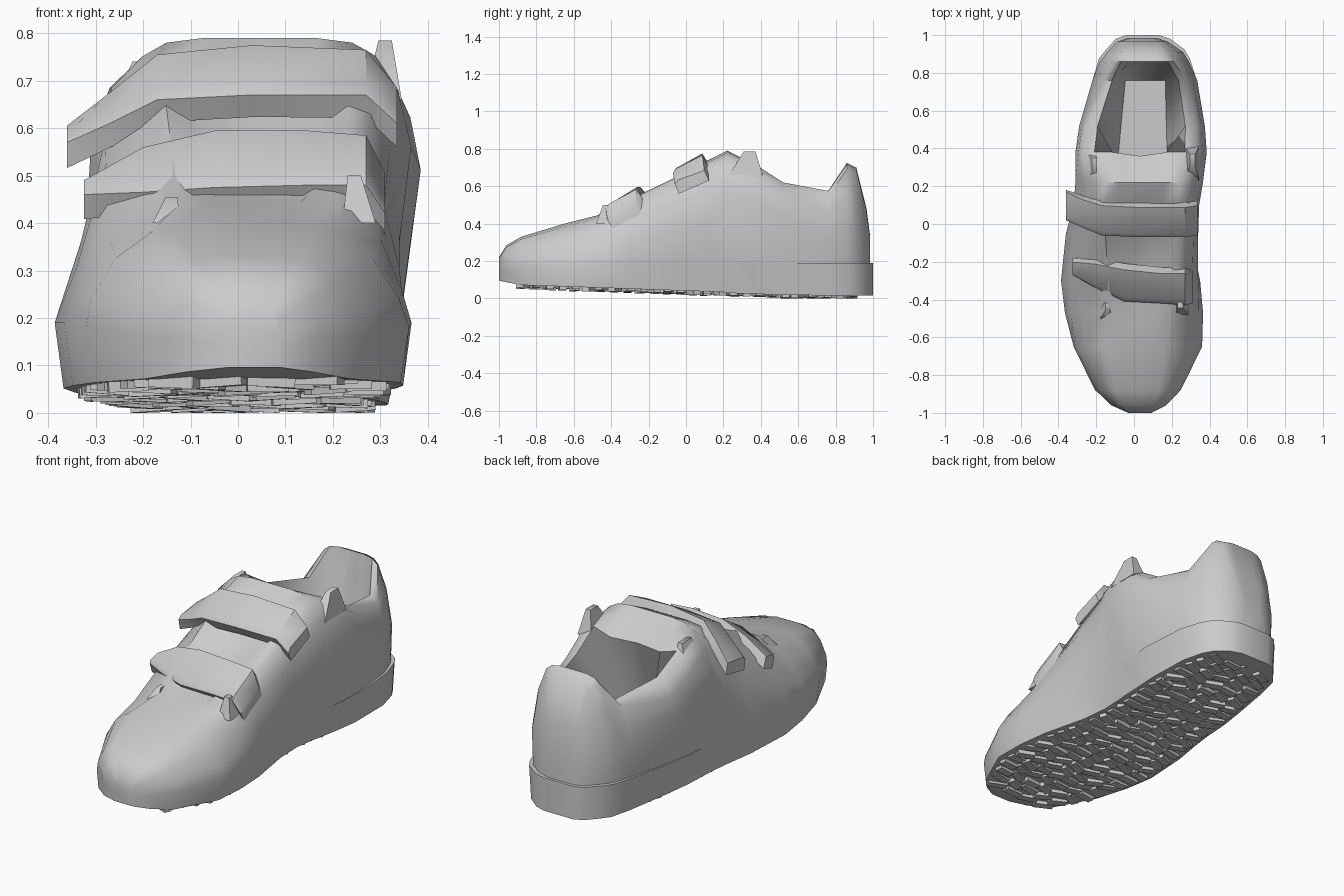
import bpy, bmesh, math, random
from mathutils import Matrix, Vector

if "Cube" in bpy.data.objects:
    bpy.data.objects.remove(bpy.data.objects["Cube"])
random.seed(4)

grey = bpy.data.materials.new("plain grey")
grey.diffuse_color = (0.6, 0.6, 0.6, 1)
grey.use_nodes = True
grey.node_tree.nodes["Principled BSDF"].inputs["Base Color"].default_value = grey.diffuse_color


def finish(name, bm, angle=50):
    bmesh.ops.recalc_face_normals(bm, faces=bm.faces)
    me = bpy.data.meshes.new(name)
    bm.to_mesh(me)
    bm.free()
    ob = bpy.data.objects.new(name, me)
    me.materials.append(grey)
    bpy.context.collection.objects.link(ob)
    bpy.ops.object.select_all(action='DESELECT')
    ob.select_set(True)
    bpy.context.view_layer.objects.active = ob
    bpy.ops.object.shade_smooth_by_angle(angle=math.radians(angle))
    return ob


def loft(name, rings, angle=50):
    """Skin a list of closed rings and cap both ends."""
    bm = bmesh.new()
    vs = [[bm.verts.new(p) for p in r] for r in rings]
    n = len(rings[0])
    for a, b in zip(vs, vs[1:]):
        for i in range(n):
            j = (i + 1) % n
            bm.faces.new((a[i], a[j], b[j], b[i]))
    bm.faces.new(vs[0])
    bm.faces.new(vs[-1])
    return finish(name, bm, angle)


# Stations: y, top z, then left/right x at the sole, the middle and the shoulder
ROWS = [
    (-1.0, .22, -.02, .09, -.03, .09, -.01, .07),
    (-.96, .285, -.11, .16, -.12, .17, -.07, .12),
    (-.88, .33, -.20, .24, -.20, .24, -.12, .16),
    (-.65, .40, -.31, .35, -.31, .34, -.18, .20),
    (-.47, .445, -.355, .355, -.335, .345, -.17, .24),
    (-.30, .54, -.375, .34, -.34, .34, -.18, .26),
    (-.05, .66, -.35, .29, -.33, .34, -.20, .28),
    (.10, .73, -.32, .28, -.32, .345, -.22, .29),
    (.22, .79, -.30, .29, -.31, .365, -.20, .29),
    (.38, .72, -.28, .31, -.31, .385, -.27, .33),
    (.52, .62, -.25, .32, -.29, .375, -.25, .33),
    (.76, .575, -.20, .31, -.22, .335, -.16, .28),
    (.86, .725, -.17, .28, -.18, .29, -.10, .21),
    (.91, .70, -.13, .25, -.14, .26, -.07, .18),
    (.965, .48, -.08, .18, -.09, .18, -.04, .14),
    (.985, .33, -.03, .12, -.03, .12, -.01, .10),
]
DIP = {-.30: .06, -.05: .08, .38: .04}       # lacing gap and tongue back
FLOOR = {.52: .20, .76: .76}                 # foot opening: y of the floor


def base(y):
    return .02 + .035 * max(0, .6 - y) + max(0, -.9 - y) * .2


def lerp(a, b, t):
    return a + (b - a) * t


def station(y):
    for a, b in zip(ROWS, ROWS[1:]):
        if y <= b[0]:
            t = (y - a[0]) / (b[0] - a[0])
            return [lerp(p, q, t) for p, q in zip(a, b)]
    return ROWS[-1]


def low_x(y, s, m):
    return s * 1.03 if y < 0 else lerp(s, m, .4)


def side(y, zt, s, m, t):
    zb = base(y)
    h = zt - zb
    drop = .89 if s < 0 and -.5 < y < .15 else .95    # outer side falls away
    mid, high = (.7, .86) if .2 < y < .6 else (.52, .78)
    return [(s * .98, y, zb), (low_x(y, s, m), y, min(.19, zb + .35 * h)),
            (m, y, zb + mid * h), (lerp(m, t, .4), y, zb + high * h),
            (t, y, zb + drop * h)]


# Shoe body: outer wall, toe dome, tongue and foot cavity in one skin
rings = []
for y, zt, sl, sr, ml, mr, tl, tr in ROWS:
    top = []
    for k, f in enumerate((.1, .26, .5, .74, .9)):
        x = lerp(tl, tr, f)
        if y in FLOOR:
            low = 0 < k < 4
            top.append((x, FLOOR[y] if low else y, .22 if low else zt))
        else:
            edge = k in (0, 4)
            z = zt - (.01 if edge else DIP.get(y, 0))
            top.append((x, y - .02 * (y == .38 and k == 2), z))
    rings.append(side(y, zt, sl, ml, tl) + top + side(y, zt, sr, mr, tr)[::-1])
loft("shoe_body", rings, 55)

# Heel sole band that grows slightly proud of the body towards the back
left, right = [], []
for r in [station(.2)] + [r for r in ROWS if r[0] > .3]:
    y = min(1, r[0] + .015 * (r[0] > .8))
    grow = .012 * min(1, max(-.2, (r[0] - .3) / .4))
    left.append((y, r[2] - grow, low_x(y, r[2], r[4]) - grow))
    right.append((y, r[3] + grow, low_x(y, r[3], r[5]) + grow))
outline = left + right[::-1]
loft("heel_sole", [[(lo * .97, y, base(y) - .004) for y, lo, hi in outline],
                   [(hi, y, .19) for y, lo, hi in outline]], 40)

# Tread: rows of slanted, tilted rubber lugs
bm = bmesh.new()
y = -.87
while y < .95:
    s = station(y)
    n = max(3, round((s[3] - s[2]) / .1))
    for i in range(n):
        w = (s[3] - s[2]) * .9 / n
        x = lerp(s[2] * .9, s[3] * .9, (i + .5) / n)
        drop = max(0, base(y) - .022 + random.uniform(0, .012))
        m = (Matrix.Translation((x, y, drop + .018))
             @ Matrix.Rotation(random.choice((-.4, .1, .4)), 4, 'Z')
             @ Matrix.Rotation(random.uniform(-.08, .08), 4, 'Y')
             @ Matrix.Diagonal((w, .04, .035, 1)))
        bmesh.ops.create_cube(bm, size=1, matrix=m)
    y += .07
for v in bm.verts:
    v.co.z = max(0, v.co.z)
finish("tread_lugs", bm, 30)


# Straps: rows are x, front edge y z, back edge y z
def strap(name, pts, thick=.055):
    rings = []
    for x, yf, zf, yb, zb in pts:
        f, b = Vector((x, yf, zf)), Vector((x, yb, zb))
        d = (b - f).normalized()
        n = Vector((0, -d.z, d.y)) * thick
        rings.append([f, lerp(f, b, .15) + n * .25, b + n * .1, b - n, f - n])
    loft(name, rings, 40)


strap("lower_strap", [
    (-.325, -.27, .46, -.20, .485), (-.20, -.34, .465, -.21, .555),
    (-.05, -.41, .475, -.24, .59), (.15, -.42, .48, -.26, .59),
    (.27, -.43, .48, -.26, .58), (.31, -.42, .42, -.27, .50)])
strap("upper_strap", [
    (-.36, .02, .57, .17, .60), (-.27, -.02, .61, .13, .67),
    (-.17, -.06, .66, .10, .75), (.03, -.07, .67, .09, .77),
    (.27, -.07, .67, .09, .76), (.335, -.06, .61, .10, .68)])


# Small raised flaps at the collar and at the lacing gap
def flap(name, bottom, tip, w, l, taper=.4):
    rings = []
    for p, k in ((bottom, 1), (tip, taper)):
        rings.append([(p[0] + a * w * k, p[1] + b * l * k, p[2])
                      for a, b in ((-1, -1), (1, -1), (1, 1), (-1, 1))])
    loft(name, rings, 60)


flap("right_collar_flap", (.305, .32, .66), (.31, .34, .785), .04, .09, .35)
flap("left_collar_flap", (-.25, .30, .62), (-.21, .31, .74), .03, .10)
flap("right_lace_flap", (.255, -.42, .40), (.245, -.42, .50), .035, .06)
flap("left_lace_flap", (-.15, -.45, .40), (-.14, -.44, .455), .03, .05)
